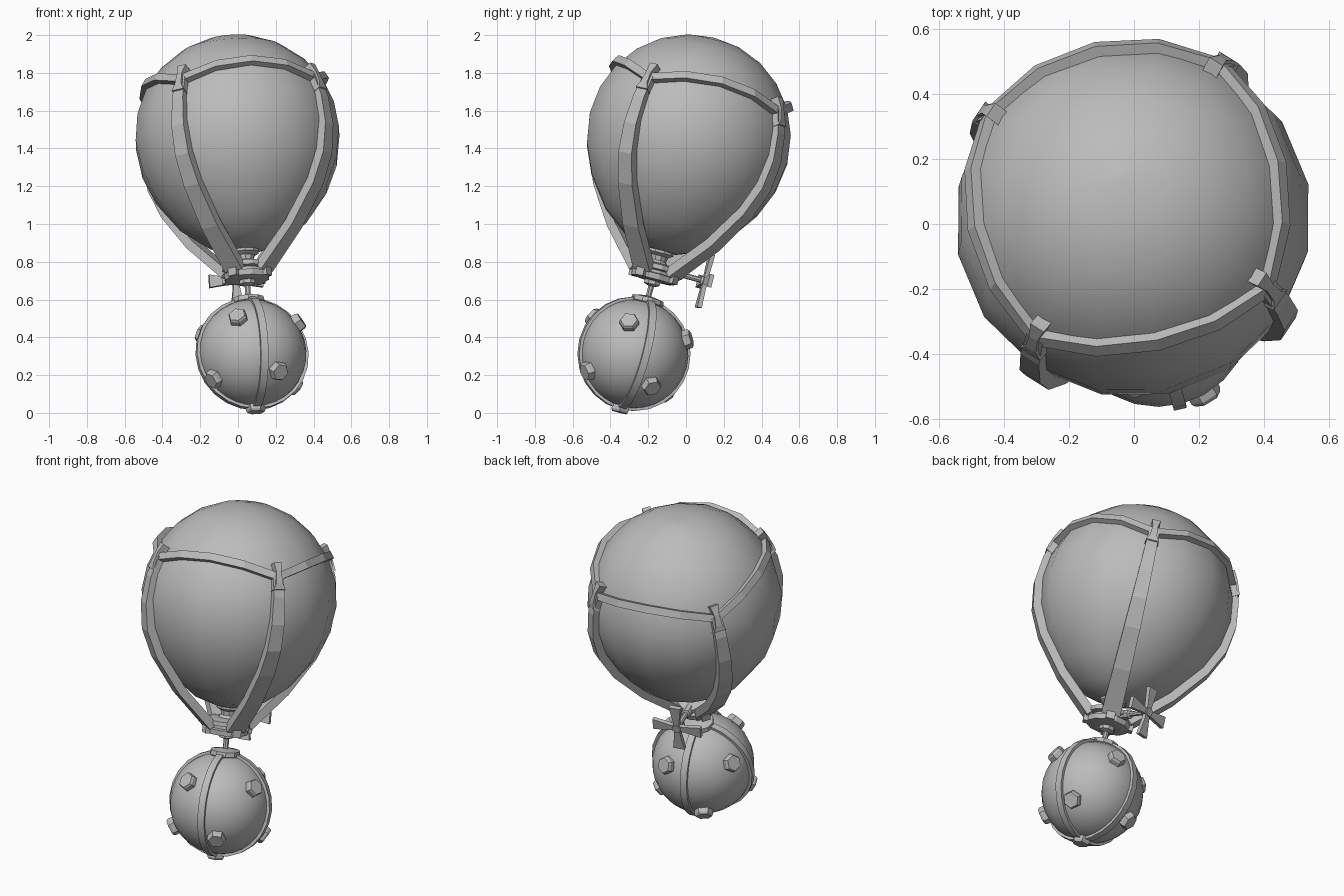
import bpy, bmesh
from math import sin, cos, pi, radians, sqrt
from mathutils import Vector, Matrix

if "Cube" in bpy.data.objects:
    bpy.data.objects.remove(bpy.data.objects["Cube"])

# The whole assembly leans on one tilted axis through the collar
AXIS = Vector((-0.065, 0.245, 0.967)).normalized()
TILT = Vector((0, 0, 1)).rotation_difference(AXIS).to_matrix().to_4x4()
FRAME = Matrix.Translation((0.045, -0.165, 0.748)) @ TILT
UP = Vector((0, 0, 1))
QUARTERS = [radians(90 * k) for k in range(4)]
STRAP_AZ = radians(-33)
MINE_H = -0.45
MINE_R = 0.288

grey = bpy.data.materials.new("plain_grey")
grey.use_nodes = True
grey.diffuse_color = (0.5, 0.5, 0.5, 1)
grey.node_tree.nodes["Principled BSDF"].inputs["Base Color"].default_value = (0.5, 0.5, 0.5, 1)


def polar(r, az, h=0.0):
    return Vector((r * cos(az), r * sin(az), h))


def finish(name, bm, smooth=None):
    bmesh.ops.remove_doubles(bm, verts=bm.verts, dist=1e-5)
    bmesh.ops.recalc_face_normals(bm, faces=bm.faces)
    bm.transform(FRAME)
    me = bpy.data.meshes.new(name)
    bm.to_mesh(me)
    bm.free()
    me.materials.append(grey)
    if smooth:
        me.polygons.foreach_set("use_smooth", [True] * len(me.polygons))
        me.set_sharp_from_angle(angle=radians(smooth))
    ob = bpy.data.objects.new(name, me)
    bpy.context.collection.objects.link(ob)


def loft(bm, rings, closed=False):
    """Skin a row of equal point rings."""
    vs = [[bm.verts.new(p) for p in ring] for ring in rings]
    n = len(vs[0])
    for i in range(len(vs) if closed else len(vs) - 1):
        a, b = vs[i], vs[(i + 1) % len(vs)]
        for j in range(n):
            bm.faces.new((a[j], a[(j + 1) % n], b[(j + 1) % n], b[j]))
    if not closed:
        bm.faces.new(vs[0])
        bm.faces.new(vs[-1])


def rect(c, side, normal, w, t):
    """Rectangular section centred on c."""
    s, n = side * w / 2, normal * t / 2
    return [c - s - n, c + s - n, c + s + n, c - s + n]


def lathe(bm, profile, sides, base=Vector(), axis=UP):
    turn = UP.rotation_difference(axis).to_matrix()
    loft(bm, [[base + turn @ polar(max(r, 1e-3), 2 * pi * (k + 0.5) / sides, h)
               for k in range(sides)] for r, h in profile])


def lathe_object(name, profile, sides, smooth=None):
    bm = bmesh.new()
    lathe(bm, profile, sides)
    finish(name, bm, smooth)


# Balloon envelope: round crown, tapering belly
CENTRE_H, CROWN_R = 0.73, 0.55
crown = [(CROWN_R * cos(radians(d)), CENTRE_H + CROWN_R * sin(radians(d)))
         for d in range(0, 91, 15)]
belly = [(0, 0.11), (0.09, 0.115), (0.21, 0.16), (0.34, 0.26),
         (0.46, 0.42), (0.525, 0.57)]
lathe_object("balloon", belly + crown, 16, 60)

# Scalloped rope band around the crown
bm = bmesh.new()
rings = []
for k in range(16):
    t = (k % 4) / 4
    h = 0.955 + 0.07 * (1 - (2 * t - 1) ** 2)
    r = sqrt(CROWN_R ** 2 - (h - CENTRE_H) ** 2)
    az = STRAP_AZ + 2 * pi * k / 16
    normal = (polar(r, az, h) - UP * CENTRE_H).normalized()
    side = normal.cross(polar(1, az + pi / 2))
    rings.append(rect(polar(r, az, h) + normal * 0.005, side, normal, 0.045, 0.05))
loft(bm, rings, closed=True)
finish("crown_band", bm)

# Straps from the band down to the collar, each with a clip on top
strap_path = [(0.5, 0.965), (0.54, 0.85), (0.557, 0.7), (0.535, 0.55),
              (0.465, 0.4), (0.315, 0.2), (0.11, 0.0)]
clip_path = [(0.535, 0.885, 0.075, 0.055), (0.53, 0.92, 0.04, 0.05),
             (0.505, 0.98, 0.03, 0.055), (0.48, 1.03, 0.05, 0.05)]
for i, q in enumerate(QUARTERS):
    az = STRAP_AZ + q
    side = polar(1, az + pi / 2)
    pts = [polar(r, az, h) for r, h in strap_path]
    bm = bmesh.new()
    rings = []
    for k, p in enumerate(pts):
        along = pts[min(k + 1, len(pts) - 1)] - pts[max(k - 1, 0)]
        normal = along.cross(side).normalized()
        rings.append(rect(p, side, normal, 0.06 + 0.008 * k, 0.05))
    loft(bm, rings)
    finish(f"strap_{i + 1}", bm)

    bm = bmesh.new()
    out = polar(0.85, az, 0.5)
    loft(bm, [rect(polar(r, az, h), side, out, w, t) for r, h, w, t in clip_path])
    finish(f"strap_clip_{i + 1}", bm)

    # Lug that pins the strap foot to the collar
    bm = bmesh.new()
    loft(bm, [rect(polar(0.12, az, h), side, polar(1, az), 0.05, 0.045)
              for h in (-0.045, 0.035)])
    finish(f"collar_lug_{i + 1}", bm)

# Collar discs, neck funnel and the rod holding the mine
lathe_object("collar", [(0.08, -0.05), (0.12, -0.045), (0.125, -0.015), (0.1, -0.01),
                        (0.1, 0.005), (0.13, 0.01), (0.13, 0.035), (0.08, 0.045)], 12)
lathe_object("neck", [(0.07, 0.03), (0.045, 0.06), (0.05, 0.085), (0.075, 0.1), (0.075, 0.13)], 10)
lathe_object("hanging_rod", [(0.016, -0.16), (0.016, -0.08), (0.045, -0.07), (0.045, -0.04)], 8)

# Propeller on a shaft between the two rear straps
PROP_AZ = radians(102)
out, across = polar(1, PROP_AZ), polar(1, PROP_AZ + pi / 2)
hub = out * 0.275 + UP * 0.02
bm = bmesh.new()
lathe(bm, [(0.028, 0.09), (0.028, 0.15), (0.015, 0.155), (0.015, 0.25),
           (0.026, 0.26), (0.026, 0.295)], 8, UP * 0.02, out)
finish("propeller_shaft", bm)
bm = bmesh.new()
for q in QUARTERS:
    along = UP * cos(q) + across * sin(q)
    side = along.cross(out)
    loft(bm, [rect(hub + along * d, side, out, w, 0.024)
              for d, w in ((0, 0.036), (0.04, 0.036), (0.145, 0.07))])
finish("propeller", bm)

# Mine body
bm = bmesh.new()
bmesh.ops.create_uvsphere(bm, u_segments=24, v_segments=16, radius=MINE_R,
                          matrix=Matrix.Translation(UP * MINE_H))
finish("mine_body", bm, 40)

# Two crossing seam bands over the poles
for i in range(2):
    az = radians(-77 + 90 * i)
    side = polar(1, az + pi / 2)
    bm = bmesh.new()
    rings = []
    for k in range(24):
        n = polar(cos(2 * pi * k / 24), az, sin(2 * pi * k / 24))
        rings.append(rect(UP * MINE_H + n * MINE_R, side, n, 0.04, 0.03))
    loft(bm, rings, closed=True)
    finish(f"mine_seam_{i + 1}", bm, 30)

# Mine cap
lathe_object("mine_cap", [(0.06, -0.2), (0.088, -0.17), (0.085, -0.145), (0.03, -0.135)], 10)


# Hexagonal detonator studs: upper row, lower row and one underneath
def stud(name, az, lat):
    n = polar(cos(lat), az, sin(lat))
    bm = bmesh.new()
    lathe(bm, [(0.052, -0.03), (0.052, 0.02), (0.045, 0.032)], 6,
          UP * MINE_H + n * MINE_R, n)
    finish(name, bm)


for i, q in enumerate(QUARTERS):
    stud(f"upper_stud_{i + 1}", radians(-14) + q, radians(28))
    stud(f"lower_stud_{i + 1}", radians(-58) + q, radians(-32))
stud("bottom_stud", 0, radians(-90))
